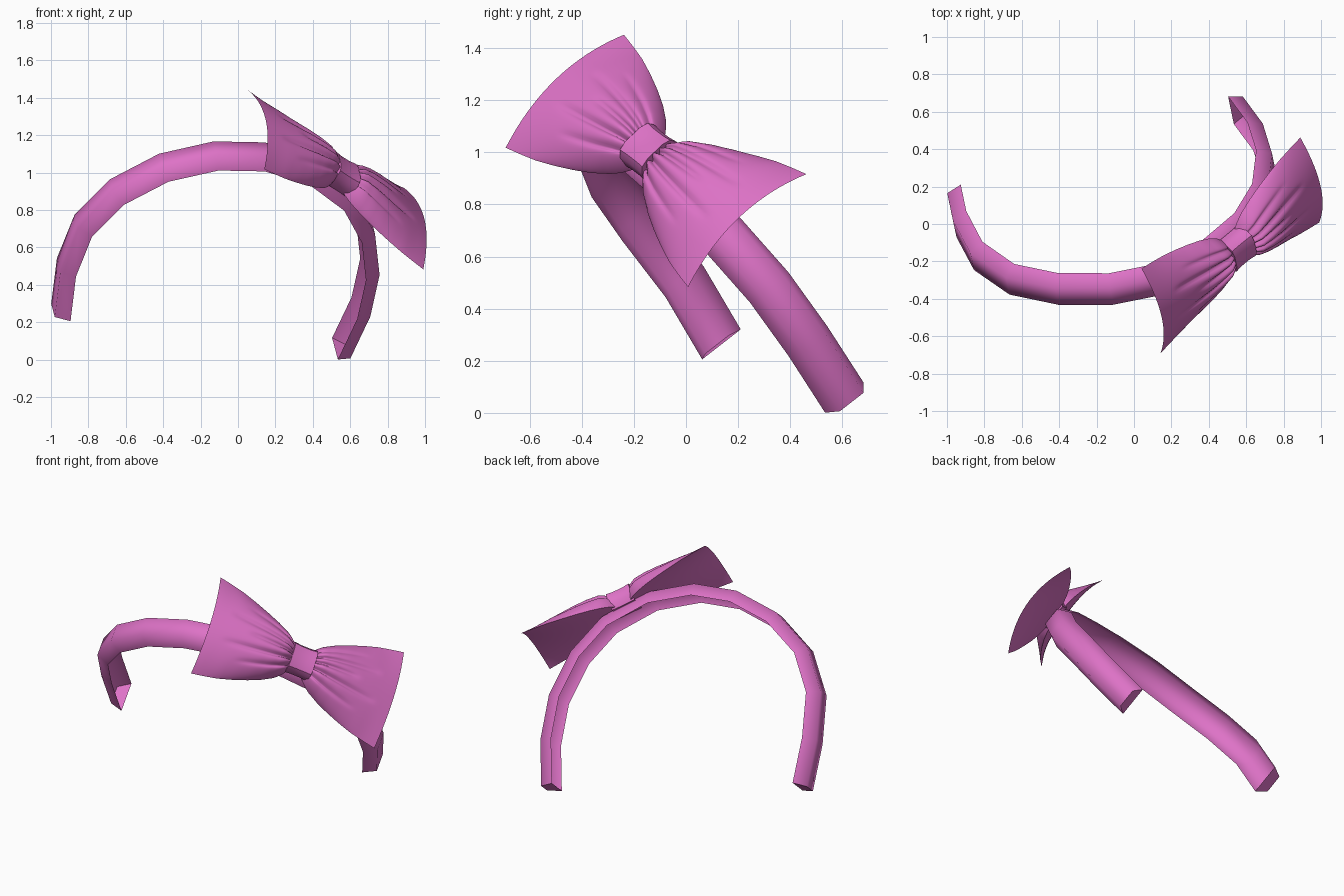
import bpy, math
from mathutils import Vector

if "Cube" in bpy.data.objects:
    bpy.data.objects.remove(bpy.data.objects["Cube"])

pink = bpy.data.materials.new("pink")
pink.diffuse_color = (0.73, 0.17, 0.57, 1)
pink.use_nodes = True
pink.node_tree.nodes["Principled BSDF"].inputs["Base Color"].default_value = pink.diffuse_color


def make(name, verts, faces, flat=()):
    me = bpy.data.meshes.new(name)
    me.from_pydata([tuple(v) for v in verts], [], faces)
    me.materials.append(pink)
    for i, p in enumerate(me.polygons):
        p.use_smooth = i not in flat
    ob = bpy.data.objects.new(name, me)
    bpy.context.collection.objects.link(ob)
    return ob


# Headband: open channel swept along a tilted arc, closed at both ends
path = [Vector(p) for p in (
    (-0.95, 0.128, 0.263), (-0.92, -0.015, 0.505), (-0.83, -0.185, 0.727),
    (-0.65, -0.31, 0.907), (-0.40, -0.362, 1.037), (-0.12, -0.362, 1.10),
    (0.14, -0.31, 1.095), (0.39, -0.19, 1.02), (0.585, -0.025, 0.875),
    (0.685, 0.14, 0.695), (0.708, 0.325, 0.485), (0.66, 0.48, 0.27),
    (0.555, 0.622, 0.05))]
N = Vector((-0.16, 0.77, 0.60)).normalized()
section = [(-0.095, -0.04), (-0.058, 0.04), (0.058, 0.04), (0.095, -0.04)]
verts, faces = [], []
last = len(path) - 1
for i, p in enumerate(path):
    t = (path[min(i + 1, last)] - path[max(i - 1, 0)]).normalized()
    r = t.cross(N).normalized()
    verts += [p + N * a + r * b for a, b in section]
for i in range(last):
    for j in range(3):
        a = i * 4 + j
        faces.append((a, a + 1, a + 5, a + 4))
caps = []
for k, base in enumerate((0, last * 4)):
    n = len(verts)
    verts += [verts[base + j].copy() for j in range(4)]
    caps.append(len(faces))
    faces.append((n + 3, n + 2, n + 1, n) if k == 0 else (n, n + 1, n + 2, n + 3))
make("headband", verts, faces, caps)

# Bow axes: S along the bow, H across it, F outwards
O = Vector((0.515, -0.115, 0.967))
S = Vector((0.694, 0.572, -0.437)).normalized()
H = Vector((-0.16, 0.71, 0.68))
H = (H - S * H.dot(S)).normalized()
F = S.cross(H)


def lerp_table(tab, x):
    for (x0, *a), (x1, *b) in zip(tab, tab[1:]):
        if x <= x1:
            k = (x - x0) / (x1 - x0)
            return [m + (n - m) * k for m, n in zip(a, b)]
    return tab[-1][1:]


# Loop profile: distance, half height, puff, roundness
profile = [(0.05, 0.08, 0.10, 0.5), (0.08, 0.118, 0.125, 0.5),
           (0.12, 0.15, 0.142, 0.55), (0.19, 0.19, 0.142, 0.62),
           (0.27, 0.225, 0.135, 0.7), (0.36, 0.258, 0.122, 0.8),
           (0.45, 0.286, 0.108, 0.9), (0.53, 0.303, 0.095, 1.0),
           (0.612, 0.318, 0.082, 1.0)]
# Pleats: place across the loop, length along it
pleats = [(-0.6, 0.6), (-0.25, 0.8), (0.08, 0.55), (0.36, 0.78), (0.68, 0.6)]


def bow_loop(name, side):
    rows, cols = 24, 72
    verts, faces = [], []
    for back in (False, True):
        start = len(verts)
        for i in range(rows + 1):
            k = i / rows
            s = 0.05 + 0.562 * k
            w, b, p = lerp_table(profile, s)
            for j in range(cols + 1):
                u = -math.cos(math.pi * j / cols)
                arch = max(0.0, 1 - u * u)
                if back:     # flat rear sheet that meets the front at the open end
                    f = 0.082 * arch * k ** 2.5
                else:
                    f = b * arch ** p
                    for c, length in pleats:
                        fade = max(0.0, 1 - k / length)
                        d = abs(u - c) / (0.05 + 0.03 * fade)
                        f -= 0.036 * fade ** 0.6 * math.exp(-d ** 1.5) * arch
                verts.append(O + S * side * s + H * (u * w) + F * f)
        for i in range(rows):
            for j in range(cols):
                a = start + i * (cols + 1) + j
                q = (a, a + cols + 1, a + cols + 2, a + 1)
                faces.append(q if (side > 0) != back else q[::-1])
    return make(name, verts, faces)


bow_loop("bow_loop_left", -1)
bow_loop("bow_loop_right", 1)

# Knot: rounded strip wrapped round the middle, slightly pinched
outline = [(-0.08, -0.01), (-0.095, 0.03), (-0.092, 0.075), (-0.075, 0.105),
           (-0.04, 0.117), (0.04, 0.117), (0.075, 0.105), (0.092, 0.075),
           (0.095, 0.03), (0.08, -0.01)]
stations = [(-0.075, 0.88), (-0.075, 1.0), (-0.03, 0.96), (0.03, 0.96),
            (0.075, 1.0), (0.075, 0.88)]
verts, faces, m = [], [], len(outline)
for s, k in stations:
    verts += [O + S * s + H * (h * k) + F * (f * k) for h, f in outline]
for i in range(len(stations) - 1):
    for j in range(m):
        a, b = i * m + j, i * m + (j + 1) % m
        faces.append((a, b, b + m, a + m))
faces += [tuple(range(m))[::-1], tuple(range(len(verts) - m, len(verts)))]
knot = make("bow_knot", verts, faces)
bpy.context.view_layer.objects.active = knot
knot.select_set(True)
bpy.ops.object.shade_smooth_by_angle(angle=math.radians(40))
